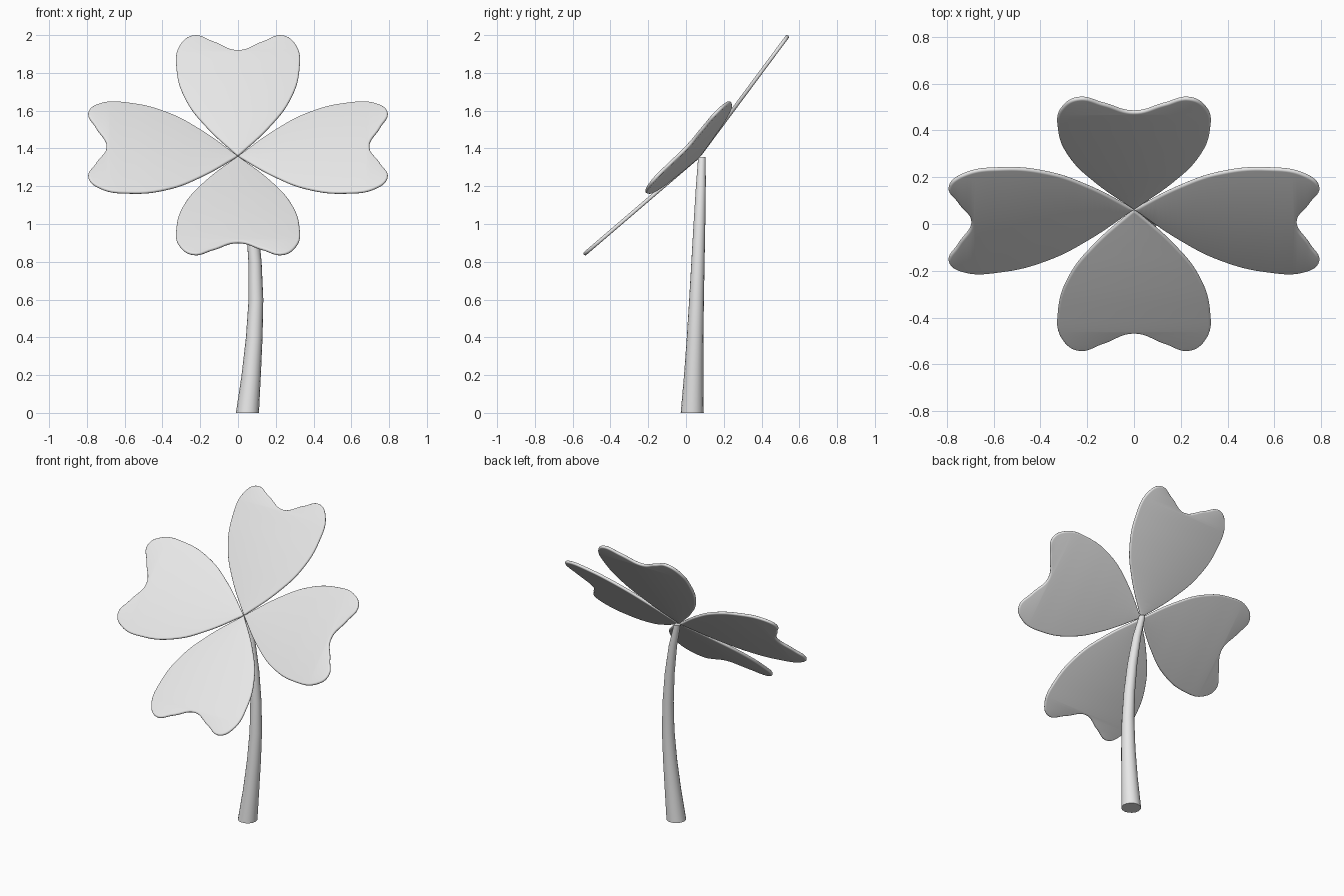
import bpy, bmesh, math
from mathutils import Matrix, Vector

cube = bpy.data.objects.get("Cube")
if cube:
    bpy.data.objects.remove(cube)

mat = bpy.data.materials.new("pale_grey")
mat.use_nodes = True
grey = (0.8, 0.8, 0.8, 1)
mat.diffuse_color = grey
mat.node_tree.nodes["Principled BSDF"].inputs["Base Color"].default_value = grey

CENTRE = Vector((0, 0.065, 1.357))
TILT = math.radians(47)
CUP = math.radians(6.4)
THICK = 0.01


def add_object(name, mesh):
    obj = bpy.data.objects.new(name, mesh)
    bpy.context.collection.objects.link(obj)
    mesh.materials.clear()
    mesh.materials.append(mat)
    bpy.ops.object.select_all(action='DESELECT')
    obj.select_set(True)
    bpy.context.view_layer.objects.active = obj
    bpy.ops.object.shade_smooth_by_angle(angle=math.radians(40))
    return obj


def leaf_mesh():
    # Heart outline: right half from tip to notch, mirrored for the left half
    half = [(0.168, 0.195), (0.275, 0.37), (0.325, 0.57), (0.306, 0.735),
            (0.235, 0.797), (0.13, 0.757)]
    outline = [(0, 0)] + half + [(0, 0.7)] + [(-x, y) for x, y in reversed(half)]
    curve = bpy.data.curves.new("leaf_outline", 'CURVE')
    curve.dimensions = '2D'
    curve.fill_mode = 'BOTH'
    curve.bevel_depth = THICK
    curve.bevel_resolution = 3
    curve.offset = -THICK
    curve.resolution_u = 10
    spline = curve.splines.new('BEZIER')
    spline.bezier_points.add(len(outline) - 1)
    spline.use_cyclic_u = True
    for point, (x, y) in zip(spline.bezier_points, outline):
        point.co = (x, y, 0)
        kind = 'VECTOR' if y == 0 else 'AUTO'
        point.handle_left_type = point.handle_right_type = kind
    temp = bpy.data.objects.new("leaf_outline", curve)
    bpy.context.collection.objects.link(temp)
    graph = bpy.context.evaluated_depsgraph_get()
    mesh = bpy.data.meshes.new_from_object(temp.evaluated_get(graph))
    bpy.data.objects.remove(temp)
    # Weld the caps to the rounded rim
    bm = bmesh.new()
    bm.from_mesh(mesh)
    bmesh.ops.remove_doubles(bm, verts=bm.verts, dist=0.0002)
    bmesh.ops.recalc_face_normals(bm, faces=bm.faces)
    bm.to_mesh(mesh)
    bm.free()
    return mesh


# Four leaves, cupped and spun around the tilted flower axis
base_leaf = leaf_mesh()
for i, name in enumerate(("top_leaf", "right_leaf", "bottom_leaf", "left_leaf")):
    leaf = add_object(name, base_leaf.copy())
    leaf.matrix_world = (Matrix.Translation(CENTRE) @ Matrix.Rotation(TILT, 4, 'X')
                         @ Matrix.Rotation(i * math.pi / 2, 4, 'Z')
                         @ Matrix.Rotation(CUP, 4, 'X'))

# Bent, tapering stem: rings of (x, z, radius)
rings = [(0.05, 0, 0.061), (0.07, 0.2, 0.051), (0.086, 0.4, 0.044),
         (0.095, 0.6, 0.039), (0.09, 0.8, 0.035), (0.073, 1.0, 0.031),
         (0.043, 1.2, 0.026), (0.006, 1.355, 0.02)]
SIDES = 16
bm = bmesh.new()
loops = []
for x, z, r in rings:
    y = 0.033 + 0.038 * z
    loops.append([bm.verts.new((x + r * math.cos(a), y + r * math.sin(a), z))
                  for a in (2 * math.pi * k / SIDES for k in range(SIDES))])
for low, high in zip(loops, loops[1:]):
    for k in range(SIDES):
        n = (k + 1) % SIDES
        bm.faces.new((low[k], low[n], high[n], high[k]))
bm.faces.new(loops[0][::-1])
bm.faces.new(loops[-1])
stem_mesh = bpy.data.meshes.new("stem")
bm.to_mesh(stem_mesh)
bm.free()
add_object("stem", stem_mesh)
